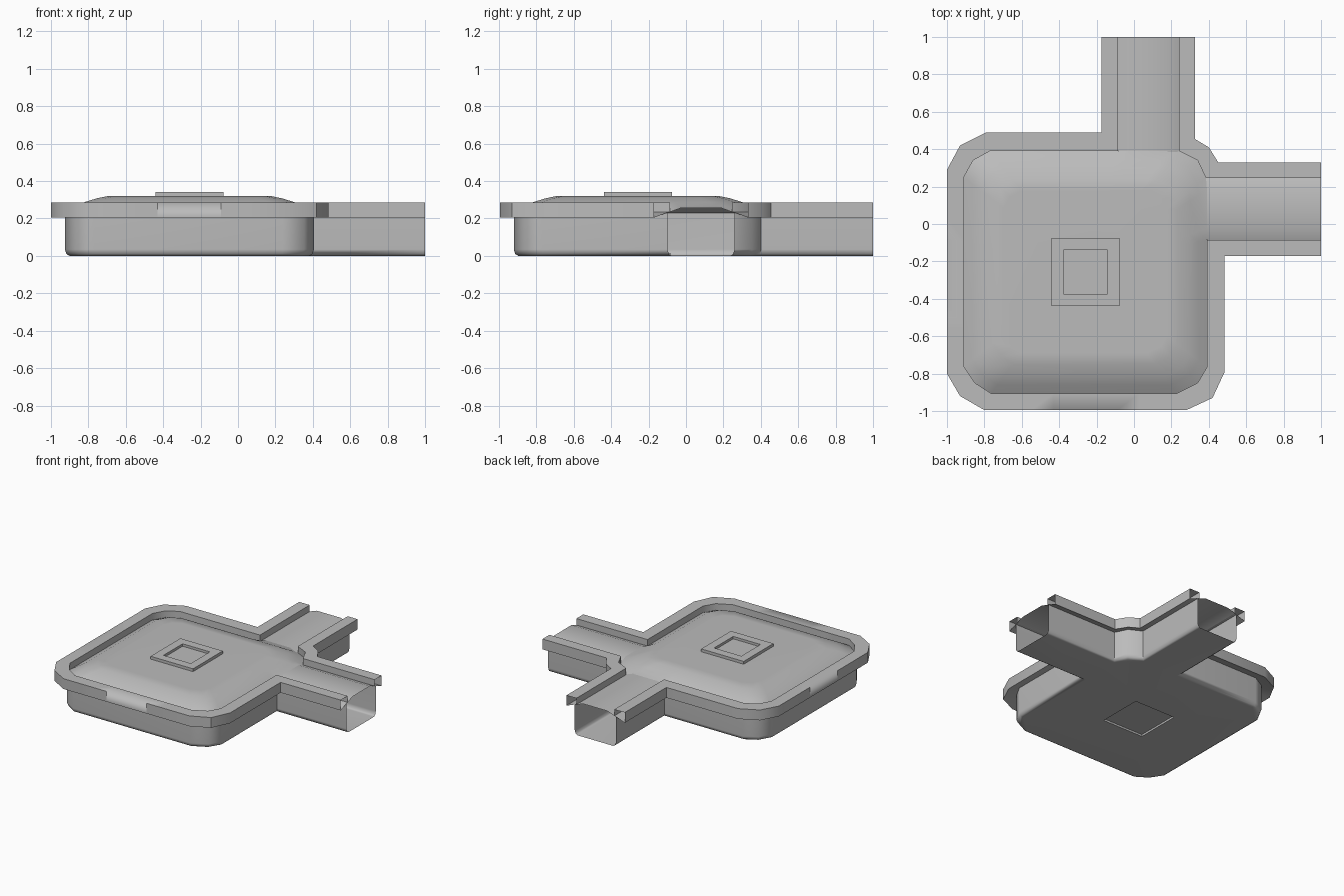
import bpy, bmesh, math
from mathutils import Vector

cube = bpy.data.objects.get("Cube")
if cube:
    bpy.data.objects.remove(cube)

grey = bpy.data.materials.new("plain_grey")
grey.use_nodes = True
grey.diffuse_color = (0.5, 0.5, 0.5, 1)
grey.node_tree.nodes["Principled BSDF"].inputs["Base Color"].default_value = (0.5, 0.5, 0.5, 1)

CX, CY = -0.26, -0.257
NOTCH = (-0.55, -0.43, -0.09, 0.03)

# Matching outlines, counter-clockwise: inner lip and outer lip of the rim
inner = [(-.91, -.76), (-.85, -.85), (-.765, -.905), (.23, -.905), (.34, -.85), (.39, -.765),
         (.39, -.085), (1, -.085), (1, .245), (.385, .245), (.34, .34), (.24, .39),
         (.24, 1), (-.085, 1), (-.085, .39), (-.77, .39), (-.86, .34), (-.91, .25)]
outer = [(-1, -.8), (-.93, -.92), (-.8, -.995), (.28, -.995), (.42, -.93), (.485, -.79),
         (.485, -.17), (1, -.17), (1, .33), (.45, .33), (.4, .41), (.325, .455),
         (.325, 1), (-.175, 1), (-.175, .49), (-.79, .49), (-.93, .42), (-1, .29)]


def with_notches(pts):
    """Add the clip positions along the front and the -x side."""
    front = [(x, pts[2][1]) for x in NOTCH]
    side = [(pts[0][0], y) for y in reversed(NOTCH)]
    return pts[:3] + front + pts[3:] + side


def ring(t, z, a=inner, b=outer):
    """Outline blended from a (t=0) to b (t=1) at height z."""
    return [Vector((p[0] + (q[0] - p[0]) * t, p[1] + (q[1] - p[1]) * t, z)) for p, q in zip(a, b)]


def square(half, z):
    return [Vector((CX + half * i, CY + half * j, z)) for i, j in ((-1, -1), (1, -1), (1, 1), (-1, 1))]


def at_mouth(p, q):
    """True for an outline edge lying across an open channel end."""
    return (p.co.x > .999 and q.co.x > .999) or (p.co.y > .999 and q.co.y > .999)


def loft(bm, rings, closed=False):
    """Skin consecutive closed rings, leaving channel ends open."""
    vs = [[bm.verts.new(p) for p in r] for r in rings]
    pairs = list(zip(vs, vs[1:])) + ([(vs[-1], vs[0])] if closed else [])
    for a, b in pairs:
        for i in range(len(a)):
            j = (i + 1) % len(a)
            if not at_mouth(a[i], a[j]):
                bm.faces.new((a[i], a[j], b[j], b[i]))
    return vs


def finish(bm, name, angle=35, soft=None, weighted=False):
    bm.normal_update()
    for f in bm.faces:
        f.smooth = True
    for e in bm.edges:
        e.smooth = e.calc_face_angle(0) < math.radians(angle)
        if soft and soft(e) is not None:
            e.smooth = soft(e)
    me = bpy.data.meshes.new(name)
    bm.to_mesh(me)
    bm.free()
    me.materials.append(grey)
    ob = bpy.data.objects.new(name, me)
    bpy.context.collection.objects.link(ob)
    if weighted:
        mod = ob.modifiers.new("even_shading", 'WEIGHTED_NORMAL')
        mod.keep_sharp = True
    return ob


# Lower shell: walls, rounded foot and floor with a square recess
bm = bmesh.new()
shell = loft(bm, [ring(-.1, 0), ring(.08, .01), ring(.17, .035), ring(.17, .23)])
recess = loft(bm, [square(.175, .015), square(.175, 0)])
edge_loops = []
for loop in (shell[0], recess[1]):
    for i, v in enumerate(loop):
        w = loop[(i + 1) % len(loop)]
        edge_loops.append(bm.edges.get((v, w)) or bm.edges.new((v, w)))
fill = bmesh.ops.triangle_fill(bm, edges=edge_loops, use_beauty=True, normal=(0, 0, -1))
bm.normal_update()
for f in [g for g in fill["geom"] if isinstance(g, bmesh.types.BMFace)]:
    if f.normal.z > 0:
        f.normal_flip()
bm.faces.new(list(reversed(recess[0])))
finish(bm, "lower_shell", 50, weighted=True)

# Rim: hollow lip that follows the outline
ri, ro = with_notches(inner), with_notches(outer)
bm = bmesh.new()
loft(bm, [ring(t, z, ri, ro) for t, z in
          ((1, .205), (1, .285), (0, .285), (0, .235), (.17, .232))], closed=True)


def clip_edges(e):
    """Soften the top corner at each clip and crease its two ends."""
    a, b = (v.co for v in e.verts)
    for axis, side in ((0, 1), (1, 0)):
        lo, hi = sorted((a[axis], b[axis]))
        if max(a[side], b[side]) < -.99 and lo > -.44 and hi < -.08:
            if hi - lo > .1 and min(a.z, b.z) > .28:
                return True
            if hi - lo < .01:
                return False
    return None


finish(bm, "rim", 40, clip_edges)

# Domed lid over the square tray, with raised points where the channels join
IN = .06
lid = inner[:7] + [(.39, -.085 + IN), (.39, .245 - IN)] + inner[9:12] \
    + [(.24 - IN, .39), (-.085 + IN, .39)] + inner[14:]
arched = {7, 8, 12, 13}


def lid_ring(s, z, arch=0):
    return [Vector((CX + (x - CX) * s, CY + (y - CY) * s, z + (arch if i in arched else 0)))
            for i, (x, y) in enumerate(lid)]


bm = bmesh.new()
rings = loft(bm, [lid_ring(1, .235, .022), lid_ring(.93, .263, .005),
                  lid_ring(.86, .288), lid_ring(.76, .308), lid_ring(.67, .32)])
bm.faces.new(rings[-1])
finish(bm, "domed_lid", 60, weighted=True)

# Channel covers: shallow arched strips to the open ends
for name, swap in (("back_channel_cover", False), ("side_channel_cover", True)):
    lo, hi = -.085, (.245 if swap else .24)
    section = ((lo, .235), (lo + IN, .257), (hi - IN, .257), (hi, .235))
    bm = bmesh.new()
    rows = [[bm.verts.new((d, c, z) if swap else (c, d, z)) for c, z in section] for d in (.385, 1)]
    for i in range(3):
        quad = [rows[0][i], rows[0][i + 1], rows[1][i + 1], rows[1][i]]
        bm.faces.new(quad[::-1] if swap else quad)
    finish(bm, name, 60)

# Raised square frame on the lid
bm = bmesh.new()
frame = loft(bm, [square(.182, .315), square(.182, .342), square(.117, .342), square(.117, .323)])
bm.faces.new(frame[-1])
finish(bm, "square_frame")
